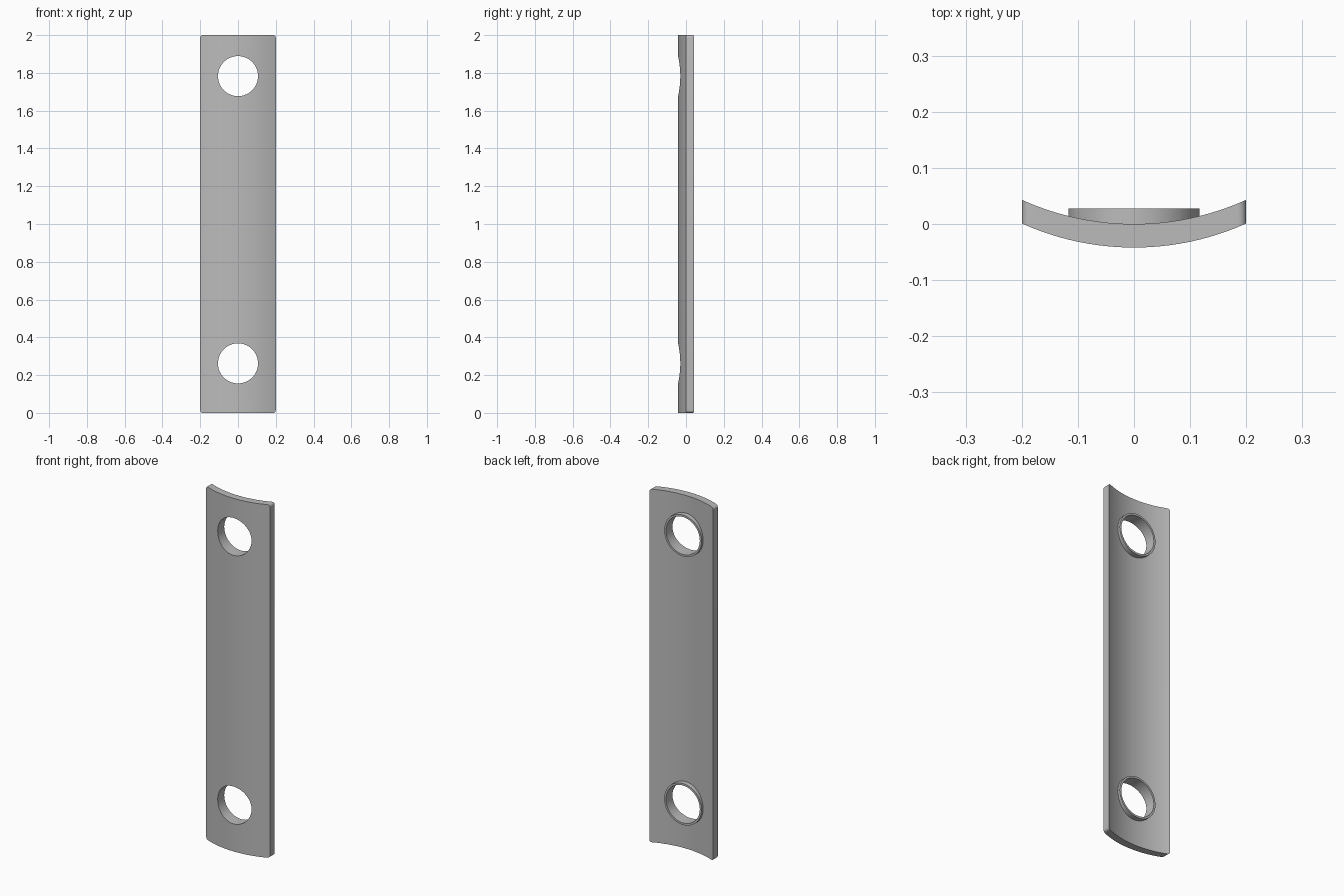
import bpy, bmesh, math
from mathutils import Matrix, Vector

if "Cube" in bpy.data.objects:
    bpy.data.objects.remove(bpy.data.objects["Cube"])

HALF_W, HEIGHT, THICK, SAG = 0.2, 2.0, 0.042, 0.043
HOLE_R, COLLAR_R, COLLAR_BACK = 0.106, 0.117, 0.028
HOLE_HEIGHTS = (0.262, 1.783)
STEPS = 24

grey = bpy.data.materials.new("plain_grey")
grey.use_nodes = True
grey.diffuse_color = (0.5, 0.5, 0.5, 1)
grey.node_tree.nodes["Principled BSDF"].inputs["Base Color"].default_value = (0.5, 0.5, 0.5, 1)


def make_object(name, bm):
    bmesh.ops.recalc_face_normals(bm, faces=bm.faces)
    mesh = bpy.data.meshes.new(name)
    bm.to_mesh(mesh)
    bm.free()
    mesh.materials.append(grey)
    obj = bpy.data.objects.new(name, mesh)
    bpy.context.collection.objects.link(obj)
    return obj


def cylinder(name, radius, y0, y1, z):
    bm = bmesh.new()
    place = Matrix.Translation((0, (y0 + y1) / 2, z)) @ Matrix.Rotation(math.pi / 2, 4, "X")
    bmesh.ops.create_cone(bm, cap_ends=True, segments=64, radius1=radius,
                          radius2=radius, depth=y1 - y0, matrix=place)
    return make_object(name, bm)


def combine(target, tool, operation):
    mod = target.modifiers.new(operation.lower(), "BOOLEAN")
    mod.operation, mod.object, mod.solver = operation, tool, "EXACT"
    bpy.context.view_layer.objects.active = target
    bpy.ops.object.modifier_apply(modifier=mod.name)
    bpy.data.objects.remove(tool)


# Bowed plate: arc cross-section extruded upwards
radius = (HALF_W ** 2 + SAG ** 2) / (2 * SAG)
xs = [HALF_W * (2 * i / STEPS - 1) for i in range(STEPS + 1)]
front = [(x, radius - THICK - math.sqrt(radius ** 2 - x * x)) for x in xs]
back = [(x, y + THICK) for x, y in reversed(front)]
bm = bmesh.new()
base = bm.faces.new([bm.verts.new((x, y, 0)) for x, y in front + back])
grown = bmesh.ops.extrude_face_region(bm, geom=[base], use_keep_orig=True)
top = [v for v in grown["geom"] if isinstance(v, bmesh.types.BMVert)]
bmesh.ops.translate(bm, verts=top, vec=(0, 0, HEIGHT))

# Small rounded corners
corners = [e for e in bm.edges
           if all(abs(v.co.x) > HALF_W - 1e-4 for v in e.verts)
           and abs(e.verts[0].co.z - e.verts[1].co.z) < 1e-4]
bmesh.ops.bevel(bm, geom=corners, offset=0.014, segments=5, profile=0.5,
                affect="EDGES", clamp_overlap=True)
plate = make_object("curved_plate", bm)

# Collars on the back, then holes through both
for z in HOLE_HEIGHTS:
    combine(plate, cylinder("collar", COLLAR_R, -0.02, COLLAR_BACK, z), "UNION")
for z in HOLE_HEIGHTS:
    combine(plate, cylinder("hole_cutter", HOLE_R, -0.2, 0.2, z), "DIFFERENCE")

bpy.ops.object.select_all(action="DESELECT")
plate.select_set(True)
bpy.context.view_layer.objects.active = plate
bpy.ops.object.shade_smooth_by_angle(angle=math.radians(30))
